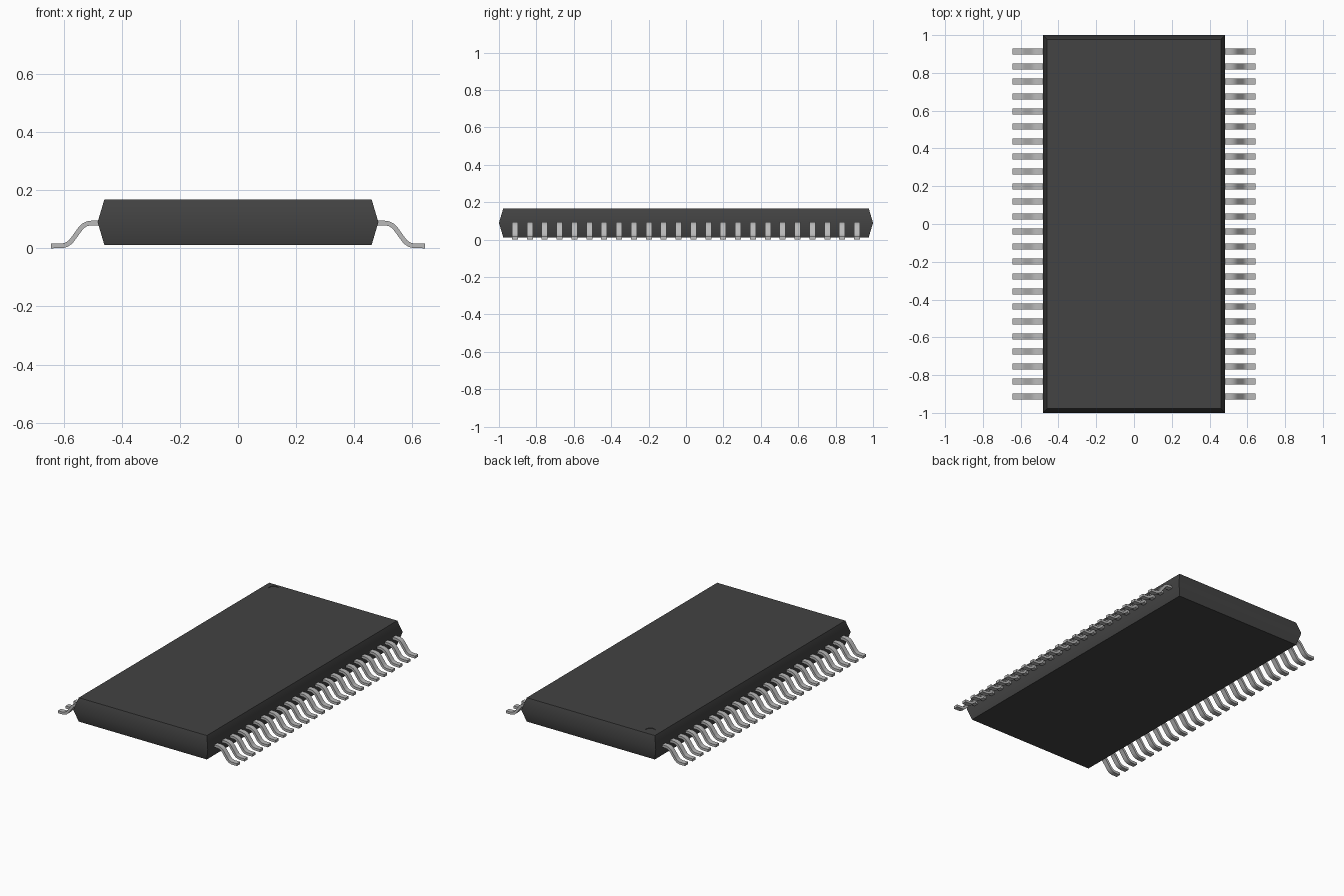
import bpy, bmesh, math
from mathutils import Vector

cube = bpy.data.objects.get("Cube")
if cube:
    bpy.data.objects.remove(cube, do_unlink=True)


def material(name, rgb, rough, metal=0.0):
    m = bpy.data.materials.new(name)
    m.use_nodes = True
    m.diffuse_color = (*rgb, 1)
    p = m.node_tree.nodes["Principled BSDF"]
    p.inputs["Base Color"].default_value = (*rgb, 1)
    p.inputs["Roughness"].default_value = rough
    return m


BLACK = material("black plastic", (0.056, 0.056, 0.056), 0.6)
SILVER = material("silver metal", (0.49, 0.49, 0.49), 0.4)


def make_object(name, bm, mat):
    bmesh.ops.recalc_face_normals(bm, faces=bm.faces)
    me = bpy.data.meshes.new(name)
    bm.to_mesh(me)
    bm.free()
    me.materials.append(mat)
    ob = bpy.data.objects.new(name, me)
    bpy.context.collection.objects.link(ob)
    return ob


def activate(ob):
    bpy.ops.object.select_all(action='DESELECT')
    ob.select_set(True)
    bpy.context.view_layer.objects.active = ob


def smooth(ob, degrees):
    activate(ob)
    bpy.ops.object.shade_smooth_by_angle(angle=math.radians(degrees))


# Moulded body: three stacked rectangles, widest at the parting line
bm = bmesh.new()
rings = []
for hx, hy, z in ((0.46, 0.977, 0.012), (0.483, 1.0, 0.09), (0.46, 0.977, 0.167)):
    rings.append([bm.verts.new((sx * hx, sy * hy, z))
                  for sx, sy in ((-1, -1), (1, -1), (1, 1), (-1, 1))])
bm.faces.new(rings[0])
bm.faces.new(rings[-1])
for lo, hi in zip(rings, rings[1:]):
    for i in range(4):
        j = (i + 1) % 4
        bm.faces.new((lo[i], lo[j], hi[j], hi[i]))
body = make_object("body", bm, BLACK)

# Shallow round recess marking the first pin
bm = bmesh.new()
bmesh.ops.create_cone(bm, cap_ends=True, segments=32, radius1=0.03, radius2=0.03, depth=0.02)
bmesh.ops.translate(bm, verts=bm.verts, vec=(-0.395, 0.93, 0.174))
cutter = make_object("marker_cutter", bm, BLACK)
cutter.hide_render = True
cut = body.modifiers.new("marker", 'BOOLEAN')
cut.operation = 'DIFFERENCE'
cut.object = cutter
activate(body)
bpy.ops.object.modifier_apply(modifier=cut.name)
bpy.data.objects.remove(cutter, do_unlink=True)
smooth(body, 40)


# Gull-wing pin centre line with rounded bends
def bend(a, b, c, r, steps=5):
    p = b + (a - b).normalized() * r
    q = b + (c - b).normalized() * r
    return [p * (1 - t) ** 2 + b * 2 * t * (1 - t) + q * t ** 2
            for t in (i / steps for i in range(steps + 1))]


A, B, C, D = (Vector(p) for p in ((0.46, 0.087), (0.528, 0.087), (0.585, 0.0085), (0.643, 0.008)))
path = [A] + bend(A, B, C, 0.026) + bend(B, C, D, 0.026) + [D]

THICK, WIDTH, COUNT, PITCH = 0.016, 0.032, 24, 0.0795

# Outline from offsetting the centre line to both sides
upper, lower = [], []
for i, p in enumerate(path):
    t = (path[min(i + 1, len(path) - 1)] - path[max(i - 1, 0)]).normalized()
    n = Vector((-t.y, t.x)) * THICK / 2
    upper.append(p + n)
    lower.append(p - n)

# One row of pins, mirrored to the other side
bm = bmesh.new()
for k in range(COUNT):
    y = (k - (COUNT - 1) / 2) * PITCH
    rows = []
    for u, l in zip(upper, lower):
        rows.append([bm.verts.new((q.x, y + s * WIDTH / 2, q.y))
                     for q, s in ((u, -1), (u, 1), (l, 1), (l, -1))])
    bm.faces.new(rows[0])
    bm.faces.new(rows[-1])
    for a, b in zip(rows, rows[1:]):
        for i in range(4):
            j = (i + 1) % 4
            bm.faces.new((a[i], a[j], b[j], b[i]))
pins = make_object("pins", bm, SILVER)
smooth(pins, 35)
mirror = pins.modifiers.new("other side", 'MIRROR')
mirror.use_axis = (True, False, False)
mirror.use_mirror_merge = False
